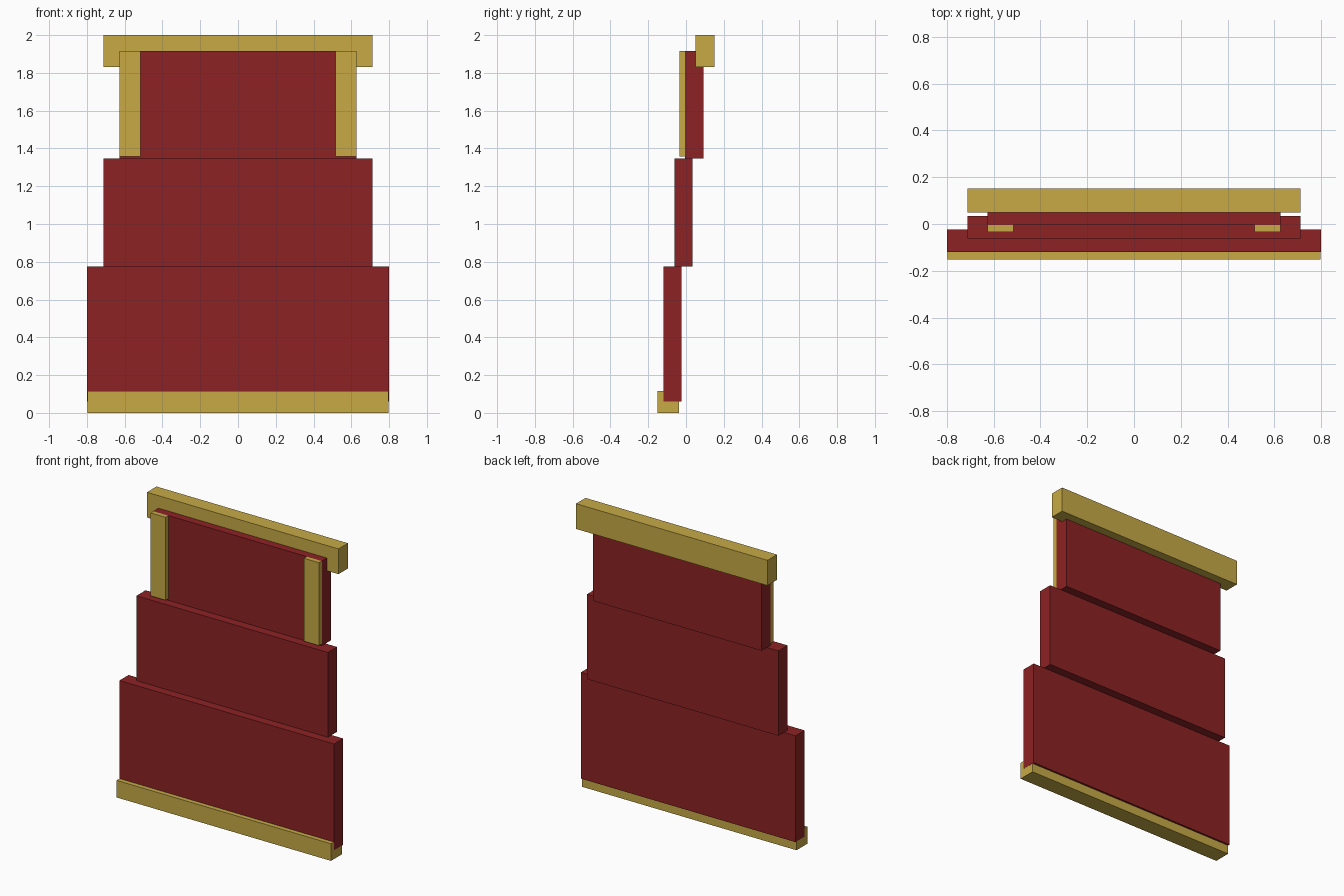
import bpy
import bmesh
from mathutils import Vector

if "Cube" in bpy.data.objects:
    bpy.data.objects.remove(bpy.data.objects["Cube"])


def material(name, color):
    m = bpy.data.materials.new(name)
    m.diffuse_color = (*color, 1)
    m.use_nodes = True
    m.node_tree.nodes["Principled BSDF"].inputs["Base Color"].default_value = m.diffuse_color
    return m


RED = material("deep_red", (0.262, 0.016, 0.0176))
GOLD = material("gold", (0.571, 0.402, 0.061))


def box(name, x, y, z, mat):
    """Box spanning the given (min, max) ranges."""
    lo, hi = (Vector(c) for c in zip(x, y, z))
    bm = bmesh.new()
    bmesh.ops.create_cube(bm, size=1)
    bmesh.ops.scale(bm, vec=hi - lo, verts=bm.verts)
    bmesh.ops.translate(bm, vec=(lo + hi) / 2, verts=bm.verts)
    mesh = bpy.data.meshes.new(name)
    bm.to_mesh(mesh)
    bm.free()
    mesh.materials.append(mat)
    bpy.context.collection.objects.link(bpy.data.objects.new(name, mesh))


# Three stepped panels, each narrower and set further back
for name, w, y, z in (
    ("lower_panel", 0.799, (-0.12, -0.023), (0.06, 0.775)),
    ("middle_panel", 0.713, (-0.062, 0.035), (0.775, 1.346)),
    ("upper_panel", 0.627, (-0.004, 0.092), (1.346, 1.916)),
):
    box(name, (-w, w), y, z, RED)

# Bottom and top rails (ends of the bottom rail sit just inside the panel)
box("bottom_rail", (-0.798, 0.798), (-0.151, -0.036), (0, 0.115), GOLD)
box("top_rail", (-0.713, 0.713), (0.05, 0.151), (1.83, 2.0), GOLD)

# Side strips on the front of the upper panel
box("left_strip", (-0.627, -0.515), (-0.034, -0.004), (1.358, 1.916), GOLD)
box("right_strip", (0.515, 0.627), (-0.034, -0.004), (1.358, 1.916), GOLD)
